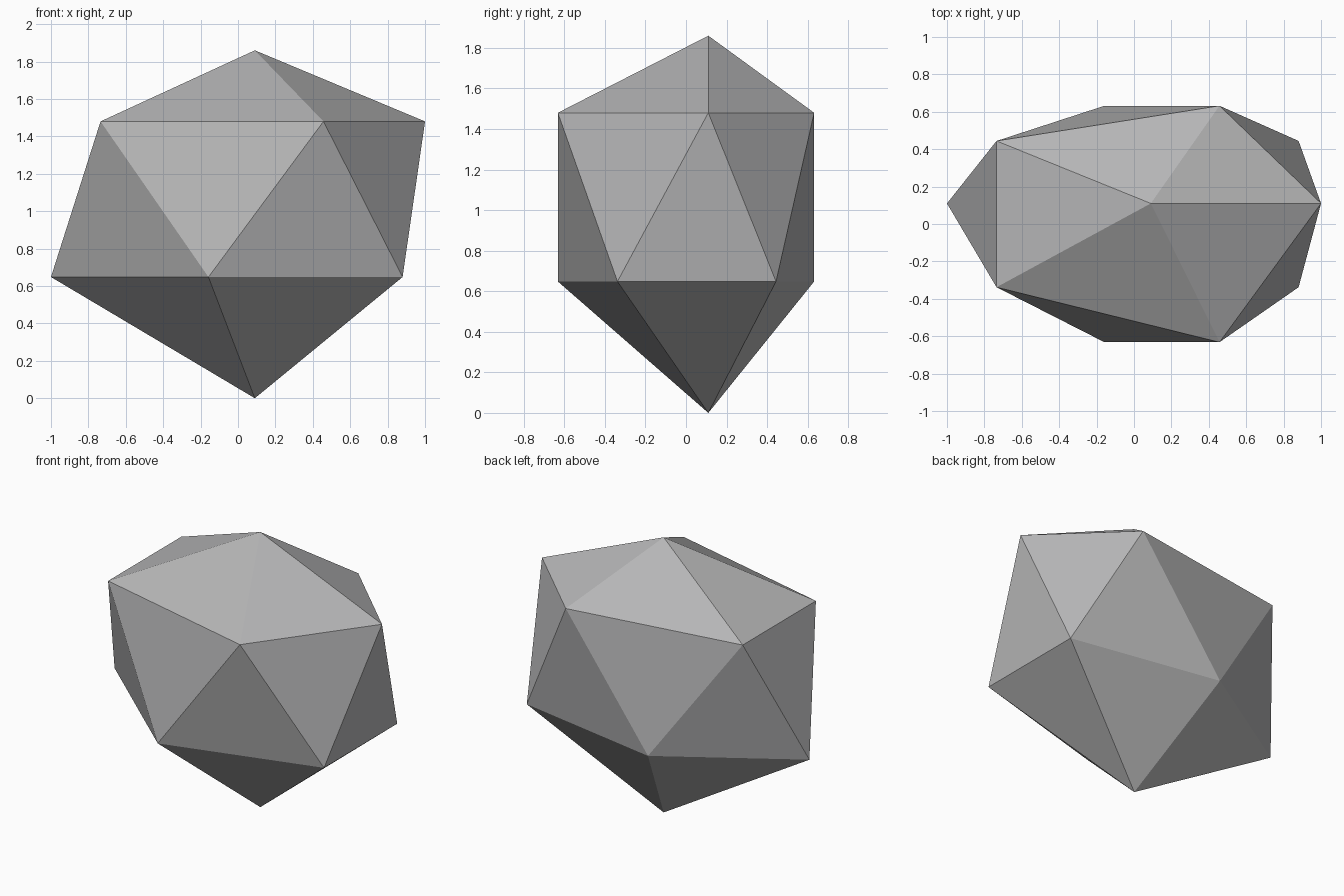
import bpy
import bmesh

cube = bpy.data.objects.get("Cube")
if cube:
    bpy.data.objects.remove(cube, do_unlink=True)

# Stone colour
stone = bpy.data.materials.new("stone_grey")
stone.use_nodes = True
grey = (0.47, 0.47, 0.475, 1.0)
stone.diffuse_color = grey
bsdf = next(n for n in stone.node_tree.nodes if n.type == "BSDF_PRINCIPLED")
bsdf.inputs["Base Color"].default_value = grey
bsdf.inputs["Roughness"].default_value = 0.9

# Two five-sided rings, the lower one turned half a step, between two tips
tip = (0.09, 0.11)
upper_outline = [(1.0, 0.11), (0.457, 0.632), (-0.735, 0.444),
                 (-0.735, -0.338), (0.457, -0.632)]
lower_outline = [(0.88, 0.444), (-0.158, 0.632), (-1.0, 0.11),
                 (-0.158, -0.632), (0.88, -0.338)]

bm = bmesh.new()


def ring(outline, z):
    return [bm.verts.new((x, y, z)) for x, y in outline]


top = bm.verts.new((*tip, 1.86))
bottom = bm.verts.new((*tip, 0))
upper = ring(upper_outline, 1.48)
lower = ring(lower_outline, 0.648)

# Cap, zigzag band and pointed base
for i in range(5):
    j = (i + 1) % 5
    bm.faces.new((top, upper[i], upper[j]))
    bm.faces.new((upper[i], lower[i], upper[j]))
    bm.faces.new((lower[i], lower[j], upper[j]))
    bm.faces.new((bottom, lower[j], lower[i]))

bmesh.ops.recalc_face_normals(bm, faces=bm.faces)
mesh = bpy.data.meshes.new("faceted_rock")
bm.to_mesh(mesh)
bm.free()
mesh.materials.append(stone)
rock = bpy.data.objects.new("faceted_rock", mesh)
bpy.context.collection.objects.link(rock)
